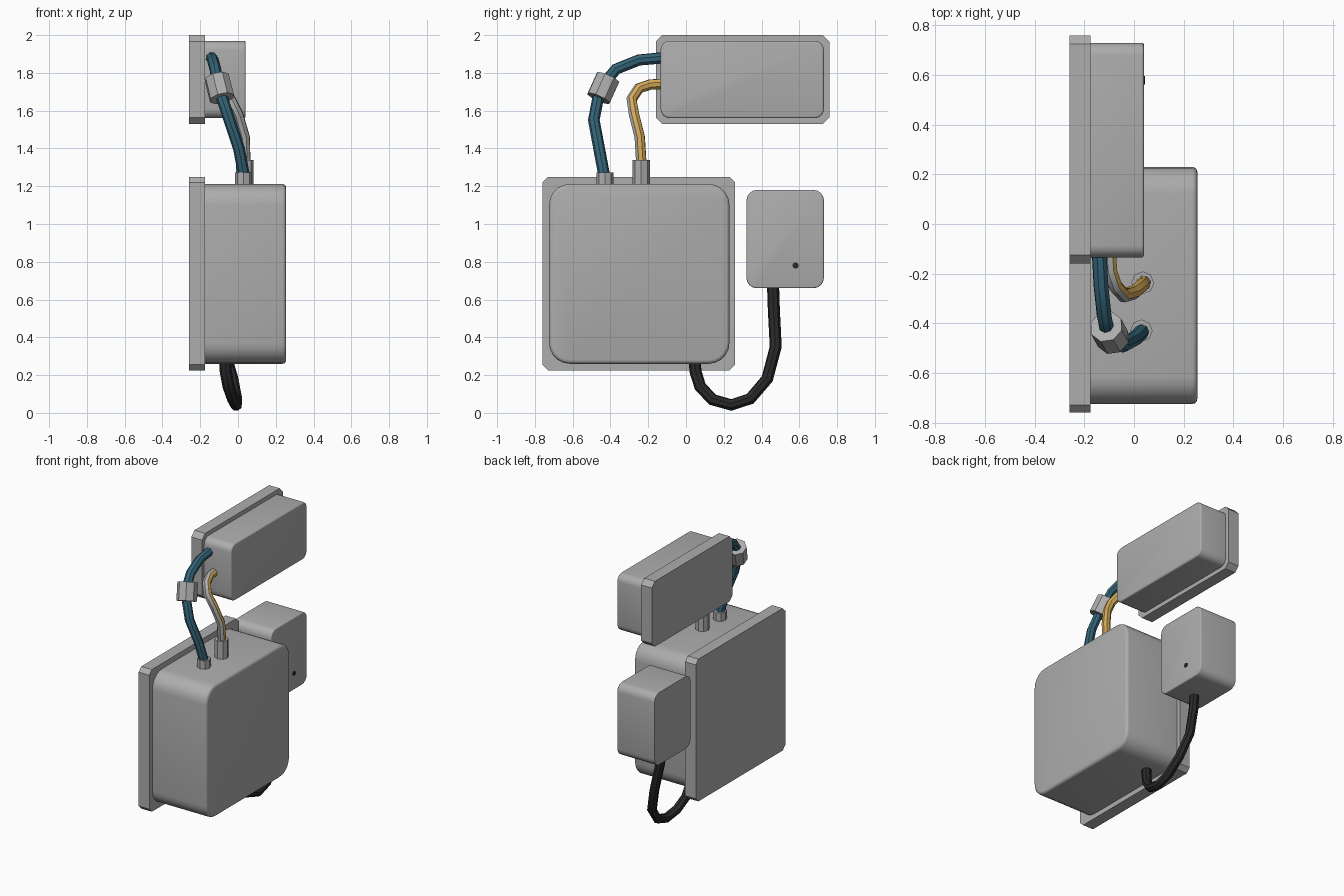
import bpy, bmesh, math
from mathutils import Vector

if "Cube" in bpy.data.objects:
    bpy.data.objects.remove(bpy.data.objects["Cube"])


def material(name, rgb):
    m = bpy.data.materials.new(name)
    m.diffuse_color = (*rgb, 1)
    m.use_nodes = True
    m.node_tree.nodes["Principled BSDF"].inputs["Base Color"].default_value = m.diffuse_color
    return m


GREY = material("grey", (0.42, 0.42, 0.42))
BLUE = material("blue", (0.035, 0.13, 0.19))
YELLOW = material("yellow", (0.66, 0.40, 0.10))
BLACK = material("black", (0.022, 0.022, 0.022))


def finish(name, bm, mats):
    bmesh.ops.recalc_face_normals(bm, faces=bm.faces)
    me = bpy.data.meshes.new(name)
    bm.to_mesh(me)
    bm.free()
    for m in mats:
        me.materials.append(m)
    ob = bpy.data.objects.new(name, me)
    bpy.context.collection.objects.link(ob)
    bpy.ops.object.select_all(action='DESELECT')
    ob.select_set(True)
    bpy.context.view_layer.objects.active = ob
    bpy.ops.object.shade_smooth_by_angle(angle=math.radians(40))
    return ob


def case(name, xs, ys, zs, corner, segments, rim=0.0):
    """Box with rounded corners along x and an optional rounded front (+x) rim."""
    bm = bmesh.new()
    bmesh.ops.create_cube(bm, size=1)
    for v in bm.verts:
        v.co = Vector([(r[0] + r[1]) / 2 + c * (r[1] - r[0])
                       for r, c in zip((xs, ys, zs), v.co)])
    along = [e for e in bm.edges
             if abs(e.verts[0].co.x - e.verts[1].co.x) > 0.01]
    bmesh.ops.bevel(bm, geom=along, offset=corner, segments=segments,
                    profile=0.5, affect='EDGES')
    if rim:
        front = [e for e in bm.edges
                 if all(abs(v.co.x - xs[1]) < 1e-4 for v in e.verts)]
        bmesh.ops.bevel(bm, geom=front, offset=rim, segments=3,
                        profile=0.5, affect='EDGES')
    return finish(name, bm, [GREY])


def tube(name, points, radius, mat, second=None, side=None):
    """Eight-sided tube; faces pointing to 'side' take the second material."""
    cu = bpy.data.curves.new(name + "_path", 'CURVE')
    cu.dimensions = '3D'
    cu.bevel_depth = radius
    cu.bevel_resolution = 2
    cu.use_fill_caps = True
    sp = cu.splines.new('POLY')
    sp.points.add(len(points) - 1)
    for p, co in zip(sp.points, points):
        p.co = (*co, 1)
    tmp = bpy.data.objects.new(name + "_path", cu)
    bpy.context.collection.objects.link(tmp)
    dg = bpy.context.evaluated_depsgraph_get()
    me = bpy.data.meshes.new_from_object(tmp.evaluated_get(dg))
    bm = bmesh.new()
    bm.from_mesh(me)
    bpy.data.objects.remove(tmp)
    bpy.data.meshes.remove(me)
    bmesh.ops.remove_doubles(bm, verts=bm.verts, dist=1e-5)
    bmesh.ops.recalc_face_normals(bm, faces=bm.faces)
    for f in bm.faces:
        f.material_index = int(bool(second) and f.normal.dot(Vector(side)) > 0)
    return finish(name, bm, [mat, second] if second else [mat])


# Main box on its wall plate
case("main_plate", (-0.26, -0.175), (-0.76, 0.26), (0.225, 1.25), 0.03, 1)
case("main_box", (-0.18, 0.255), (-0.725, 0.23), (0.26, 1.212), 0.11, 5, 0.02)

# Upper box on its wall plate
case("upper_plate", (-0.26, -0.175), (-0.16, 0.76), (1.53, 2.0), 0.035, 1)
case("upper_box", (-0.18, 0.04), (-0.135, 0.73), (1.56, 1.97), 0.05, 4, 0.01)

# Small side box with a dark indicator dot
case("side_box", (-0.26, 0.04), (0.32, 0.73), (0.66, 1.18), 0.055, 4, 0.008)
tube("indicator_dot", [(0.036, 0.58, 0.78), (0.044, 0.58, 0.78)], 0.017, BLACK)

# Cable sockets on top of the main box
tube("blue_socket", [(0.03, -0.43, 1.2), (0.03, -0.43, 1.272)], 0.045, GREY)
tube("yellow_socket", [(0.035, -0.237, 1.2), (0.035, -0.237, 1.34)], 0.046, GREY)

# Blue cable and its collar
tube("blue_cable", [(0.035, -0.43, 1.24), (0.005, -0.46, 1.4), (-0.045, -0.488, 1.55),
                    (-0.085, -0.465, 1.67), (-0.11, -0.42, 1.76), (-0.12, -0.37, 1.82),
                    (-0.133, -0.25, 1.868), (-0.14, -0.12, 1.88)], 0.031, BLUE)
tube("blue_collar", [(-0.085, -0.463, 1.665), (-0.112, -0.413, 1.775)], 0.068, GREY)

# Two-tone cable, yellow on the inside of the bend
tube("two_tone_cable", [(0.04, -0.235, 1.3), (0.035, -0.245, 1.46), (0.0, -0.275, 1.58),
                        (-0.04, -0.288, 1.66), (-0.075, -0.25, 1.718),
                        (-0.095, -0.19, 1.738), (-0.1, -0.12, 1.742)],
     0.029, GREY, YELLOW, (0.5, 1, 0))

# Black cable looping from the main box to the side box
tube("black_cable", [(-0.07, 0.045, 0.3), (-0.065, 0.05, 0.22), (-0.05, 0.075, 0.14),
                     (-0.025, 0.14, 0.07), (-0.01, 0.24, 0.042), (-0.01, 0.34, 0.075),
                     (-0.03, 0.43, 0.18), (-0.08, 0.475, 0.35), (-0.12, 0.465, 0.55),
                     (-0.135, 0.46, 0.7)], 0.032, BLACK)
